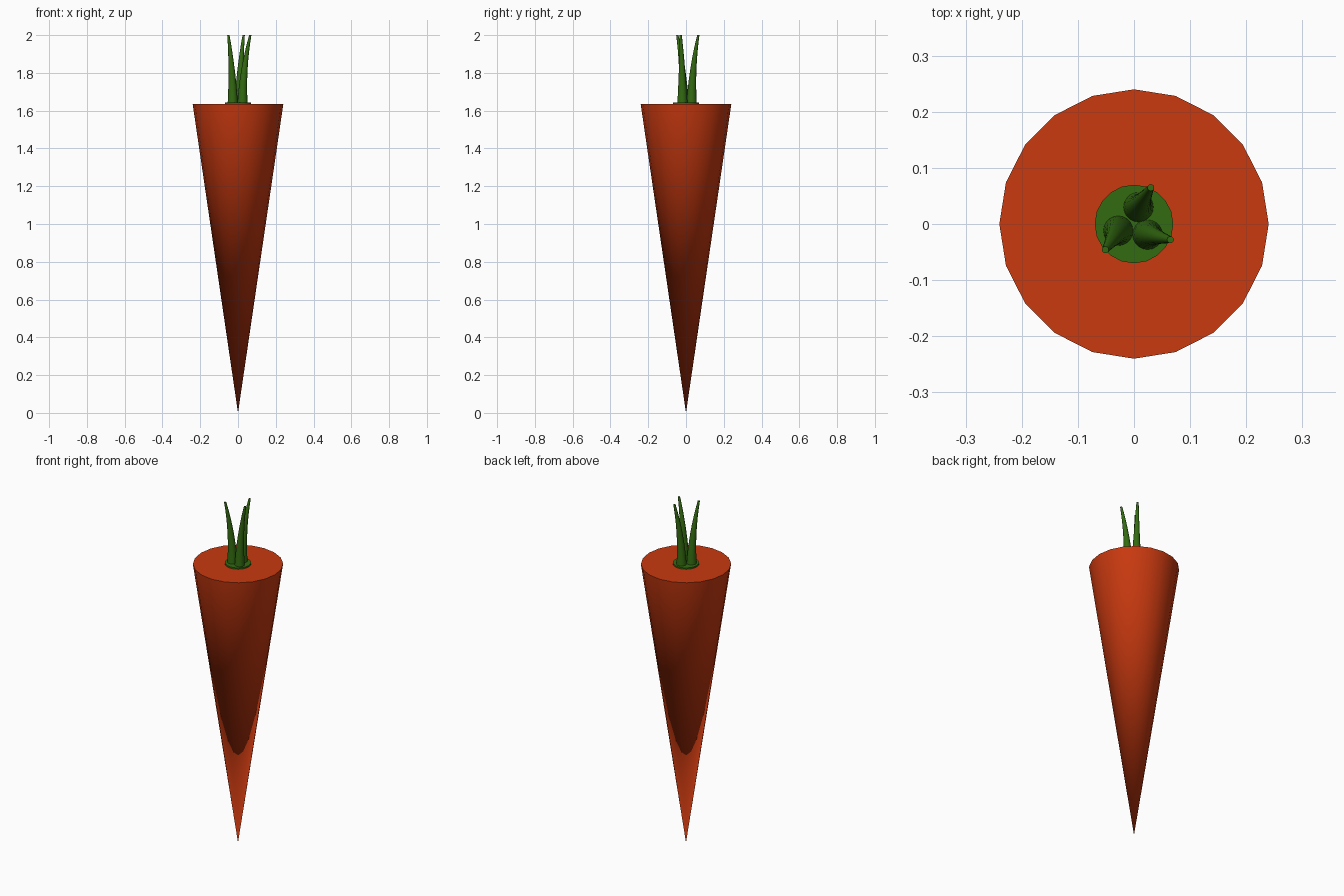
import bpy, bmesh
from math import cos, sin, pi, radians

if "Cube" in bpy.data.objects:
    bpy.data.objects.remove(bpy.data.objects["Cube"])


def make_material(name, colour):
    m = bpy.data.materials.new(name)
    m.use_nodes = True
    m.diffuse_color = colour
    m.node_tree.nodes["Principled BSDF"].inputs["Base Color"].default_value = colour
    return m


orange = make_material("carrot orange", (0.578, 0.041, 0.005, 1))
green = make_material("leaf green", (0.033, 0.145, 0.0055, 1))

SIDES = 20
SHOULDER = 1.635
HEIGHT = 2.0


def finish(obj, material):
    obj.data.materials.append(material)
    bpy.ops.object.select_all(action="DESELECT")
    obj.select_set(True)
    bpy.context.view_layer.objects.active = obj
    bpy.ops.object.shade_smooth_by_angle(angle=radians(40))


def cone(name, bottom, top, z0, z1, material):
    bpy.ops.mesh.primitive_cone_add(vertices=SIDES, radius1=bottom, radius2=top,
                                    depth=z1 - z0, location=(0, 0, (z0 + z1) / 2))
    obj = bpy.context.object
    obj.name = name
    finish(obj, material)


def leaf_stalk(name, base, tip, steps=8):
    """Tapering stalk of stacked rings that bends outward toward its tip."""
    bm = bmesh.new()
    rings = []
    for i in range(steps + 1):
        t = i / steps
        x, y = (b + (e - b) * t * t for b, e in zip(base, tip))
        r = 0.027 + (0.006 - 0.027) * t
        z = SHOULDER + (HEIGHT - SHOULDER) * t
        rings.append([bm.verts.new((x + r * cos(2 * pi * k / SIDES),
                                    y + r * sin(2 * pi * k / SIDES), z))
                      for k in range(SIDES)])
    for low, high in zip(rings, rings[1:]):
        for k in range(SIDES):
            n = (k + 1) % SIDES
            bm.faces.new((low[k], low[n], high[n], high[k]))
    bm.faces.new(rings[0][::-1])
    bm.faces.new(rings[-1])
    mesh = bpy.data.meshes.new(name)
    bm.to_mesh(mesh)
    bm.free()
    obj = bpy.data.objects.new(name, mesh)
    bpy.context.collection.objects.link(obj)
    finish(obj, green)


# Root and the thin crown disc on its flat top
cone("carrot_root", 0, 0.24, 0, SHOULDER, orange)
cone("crown_disc", 0.07, 0.07, SHOULDER - 0.01, SHOULDER + 0.008, green)

# Three cut stalks leaning outward
leaf_stalk("back_stalk", (0.008, 0.03), (0.03, 0.065))
leaf_stalk("right_stalk", (-0.028, -0.012), (-0.051, -0.046))
leaf_stalk("left_stalk", (0.024, -0.019), (0.065, -0.028))
